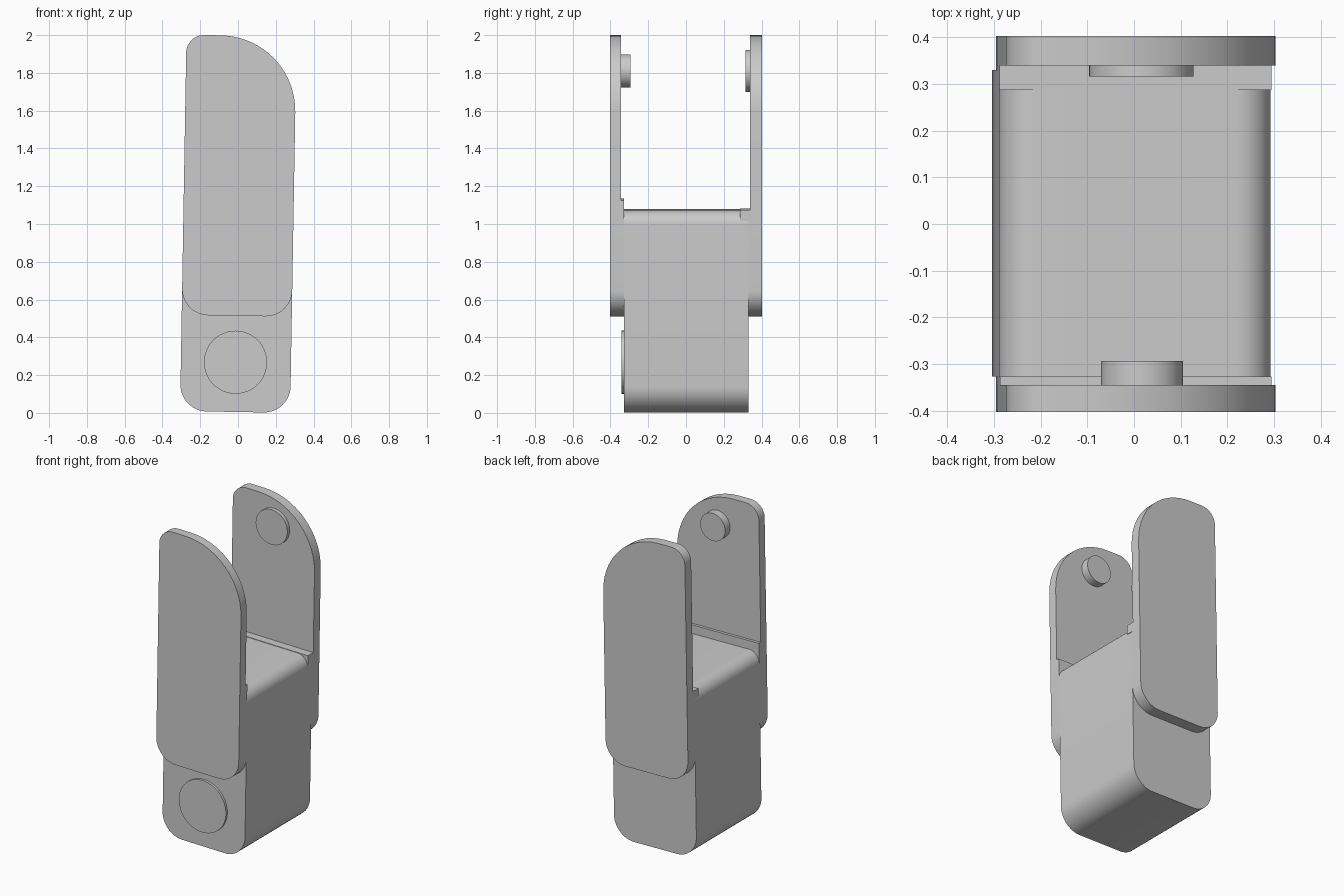
import bpy
import bmesh
import math
from mathutils import Vector

cube = bpy.data.objects.get("Cube")
if cube:
    bpy.data.objects.remove(cube, do_unlink=True)

# Single light grey finish
GREY = (0.6, 0.6, 0.6, 1.0)
grey = bpy.data.materials.new("light grey")
grey.use_nodes = True
grey.diffuse_color = GREY
grey.node_tree.nodes["Principled BSDF"].inputs["Base Color"].default_value = GREY


def left_x(z):
    """Slightly leaning left edge shared by every part."""
    return -0.307 + 0.0171 * z


def right_x(z):
    return 0.276 + 0.0171 * z


def outline(bottom, top, radii, steps=12):
    """Leaning four-sided profile with rounded corners, order BL, BR, TR, TL."""
    dz = 0.005  # the ends lean with the sides
    zs = (bottom + dz, bottom - dz, top - dz, top + dz)
    edges = (left_x, right_x, right_x, left_x)
    corners = [Vector((f(z), z)) for f, z in zip(edges, zs)]
    points = []
    for i, (corner, r) in enumerate(zip(corners, radii)):
        if r == 0:
            points.append(corner)
            continue
        a = (corners[i - 1] - corner).normalized()
        b = (corners[(i + 1) % 4] - corner).normalized()
        half = a.angle(b) / 2
        centre = corner + (a + b).normalized() * r / math.sin(half)
        start = corner + a * r / math.tan(half) - centre
        sweep = math.pi - 2 * half
        for k in range(steps + 1):
            t = sweep * k / steps
            c, s = math.cos(t), math.sin(t)
            points.append(centre + Vector((start.x * c - start.y * s,
                                           start.x * s + start.y * c)))
    return points


def disc(x, z, r, sides=48):
    return [Vector((x + r * math.cos(math.tau * i / sides),
                    z + r * math.sin(math.tau * i / sides))) for i in range(sides)]


def extrude(name, points, y0, y1):
    """Extrude an x-z profile along y."""
    bm = bmesh.new()
    face = bm.faces.new([bm.verts.new((p.x, y0, p.y)) for p in points])
    new = bmesh.ops.extrude_face_region(bm, geom=[face])["geom"]
    bmesh.ops.translate(bm, vec=(0, y1 - y0, 0),
                        verts=[g for g in new if isinstance(g, bmesh.types.BMVert)])
    bmesh.ops.recalc_face_normals(bm, faces=bm.faces)
    mesh = bpy.data.meshes.new(name)
    bm.to_mesh(mesh)
    bm.free()
    mesh.materials.append(grey)
    obj = bpy.data.objects.new(name, mesh)
    bpy.context.collection.objects.link(obj)
    bpy.ops.object.select_all(action="DESELECT")
    obj.select_set(True)
    bpy.context.view_layer.objects.active = obj
    bpy.ops.object.shade_smooth_by_angle(angle=math.radians(30))
    return obj


# Central block
extrude("block", outline(0.005, 1.075, (0.14, 0.14, 0.075, 0.075)), -0.327, 0.33)

# Side plates with one broad rounded top corner
plate = outline(0.514, 1.997, (0.14, 0.14, 0.4, 0.095), 14)
extrude("front_plate", plate, -0.403, -0.345)
extrude("back_plate", plate, 0.34, 0.403)

# Thicker lower layers joining the plates to the block
extrude("front_lip", outline(0.514, 1.13, (0.14, 0.14, 0, 0), 14), -0.345, -0.327)
extrude("back_lip", outline(0.514, 1.078, (0.14, 0.14, 0, 0), 14), 0.33, 0.34)
extrude("back_ledge", outline(1.02, 1.078, (0, 0, 0, 0)), 0.287, 0.33)

# Inner pegs and the front button
extrude("front_peg", disc(0.017, 1.81, 0.088), -0.346, -0.294)
extrude("back_peg", disc(0.016, 1.81, 0.112), 0.316, 0.341)
extrude("front_button", disc(-0.013, 0.268, 0.167), -0.342, -0.326)
